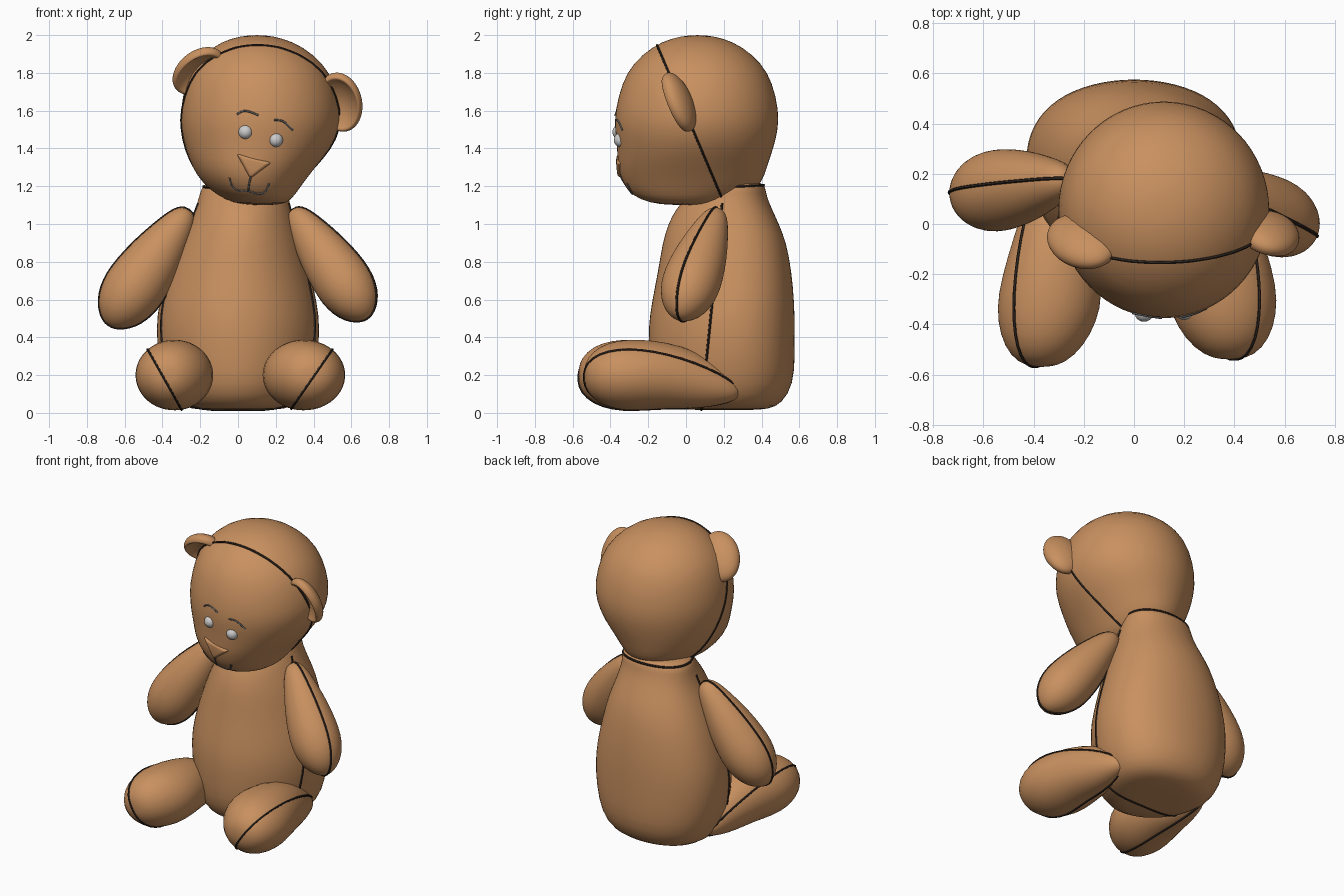
import bpy, bmesh, math
from mathutils import Vector, Matrix
from mathutils.bvhtree import BVHTree

if "Cube" in bpy.data.objects:
    bpy.data.objects.remove(bpy.data.objects["Cube"])


def material(name, rgb):
    m = bpy.data.materials.new(name)
    m.diffuse_color = (*rgb, 1)
    m.use_nodes = True
    m.node_tree.nodes["Principled BSDF"].inputs["Base Color"].default_value = m.diffuse_color
    return m


PLUSH = material("plush", (0.58, 0.28, 0.115))
THREAD = material("dark_thread", (0.03, 0.02, 0.015))
GREY = material("grey_stitch", (0.12, 0.12, 0.12))


def add(name, bm, mat=None, subdiv=0):
    bmesh.ops.recalc_face_normals(bm, faces=bm.faces)
    for f in bm.faces:
        f.smooth = True
    me = bpy.data.meshes.new(name)
    bm.to_mesh(me)
    bm.free()
    ob = bpy.data.objects.new(name, me)
    bpy.context.collection.objects.link(ob)
    if mat:
        me.materials.append(mat)
    if subdiv:
        mod = ob.modifiers.new("soft", 'SUBSURF')
        mod.levels = mod.render_levels = subdiv
    return ob


def loft(name, rings, mat4=Matrix(), n=32, shift=0):
    """Skin of rings (height, cx, cy, rx, ry) along local z; shift moves the widest line back."""
    bm = bmesh.new()
    prev = first = None
    for h, cx, cy, rx, ry in rings:
        row = []
        for i in range(n):
            c, s = math.cos(2 * math.pi * i / n), math.sin(2 * math.pi * i / n)
            y = cy + ry * s + shift * ry * (1 - s * s)
            row.append(bm.verts.new(mat4 @ Vector((cx + rx * c, y, h))))
        if prev:
            for i in range(n):
                j = (i + 1) % n
                bm.faces.new((prev[i], prev[j], row[j], row[i]))
        else:
            first = row
        prev = row
    bm.faces.new(first)
    bm.faces.new(prev)
    return add(name, bm, PLUSH, 1)


def seam(name, ob, point, normal, keep=lambda p: True):
    """Dark stitched line where a plane cuts the part."""
    bm = bmesh.new()
    bm.from_object(ob, bpy.context.evaluated_depsgraph_get())
    cut = bmesh.ops.bisect_plane(bm, geom=bm.verts[:] + bm.edges[:] + bm.faces[:],
                                 plane_co=point, plane_no=normal)["geom_cut"]
    edges = {e for e in cut if isinstance(e, bmesh.types.BMEdge) and all(keep(v.co) for v in e.verts)}
    bmesh.ops.delete(bm, geom=[e for e in bm.edges if e not in edges], context='EDGES')
    line = add(name, bm)
    bpy.ops.object.select_all(action='DESELECT')
    line.select_set(True)
    bpy.context.view_layer.objects.active = line
    bpy.ops.object.convert(target='CURVE')
    line = bpy.context.object
    line.data.bevel_depth = 0.007
    line.data.bevel_resolution = 1
    line.data.materials.clear()
    line.data.materials.append(THREAD)


# Body
body = loft("body", [
    (0.015, 0, .2, .15, .15), (.02, 0, .2, .25, .24), (.05, 0, .19, .33, .32),
    (.15, 0, .19, .39, .38), (.3, 0, .19, .425, .388), (.45, 0, .187, .436, .39),
    (.58, 0, .195, .422, .38), (.75, .003, .205, .378, .355), (.9, .015, .203, .33, .33),
    (1.0, .022, .198, .285, .295), (1.08, .028, .2, .255, .255), (1.14, .03, .215, .238, .215),
    (1.19, .035, .225, .23, .195), (1.23, .05, .23, .215, .18)], shift=.17)

# Head
head = loft("head", [
    (1.1, .13, .02, .06, .1), (1.11, .12, .01, .14, .2), (1.15, .095, .02, .205, .31),
    (1.22, .078, .035, .27, .372), (1.3, .083, .032, .328, .397), (1.4, .106, .05, .387, .415),
    (1.5, .118, .055, .42, .435), (1.6, .12, .058, .428, .436), (1.75, .116, .06, .397, .4),
    (1.85, .11, .06, .343, .343), (1.94, .105, .06, .24, .24), (1.985, .1, .06, .135, .135),
    (2.0, .1, .06, .04, .04)])


# Arms: a teardrop profile along the line from shoulder to paw
def arm(name, start, end, width):
    start, end = Vector(start), Vector(end)
    d = end - start
    prof = [(0, .15), (.03, .32), (.09, .48), (.22, .66), (.4, .87), (.58, .98), (.7, 1),
            (.81, .91), (.9, .72), (.96, .47), (.99, .25), (1, .1)]
    frame = Matrix.Translation(start) @ d.to_track_quat('Z', 'Y').to_matrix().to_4x4()
    return loft(name, [(t * d.length, 0, 0, r * width, r * width) for t, r in prof], frame), d


for side, start, end, w, hint in (("left", (.29, .17, 1.075), (.69, -.04, .505), .157, (.35, 1, 0)),
                                  ("right", (-.26, .18, 1.075), (-.685, .11, .465), .165, (.1, 1, 0))):
    ob, d = arm(side + "_arm", start, end, w)
    seam(side + "_arm_seam", ob, start, d.cross(Vector(hint)).cross(d).normalized())

# Legs: rings stacked along y
TO_Y = Matrix(((1, 0, 0, 0), (0, 0, 1, 0), (0, 1, 0, 0), (0, 0, 0, 1)))
leg_rings = [(-.54, .38, .2, .03, .03), (-.525, .38, .2, .1, .09), (-.46, .372, .2, .168, .155),
             (-.36, .358, .2, .212, .185), (-.25, .346, .2, .224, .191), (-.1, .335, .2, .193, .176),
             (.05, .33, .175, .148, .155), (.18, .33, .145, .1, .105), (.26, .33, .12, .055, .055),
             (.285, .33, .115, .02, .02)]
for side, s, dy, k, nrm in (("left", 1, 0, 1, (-.82, 0, .57)), ("right", -1, -.03, .94, (.87, 0, .49))):
    ob = loft(side + "_leg", [(y + dy, s * (cx - (.012 if s < 0 else 0)), cz, rx * k, rz)
                              for y, cx, cz, rx, rz in leg_rings], TO_Y)
    seam(side + "_leg_seam", ob, (s * .385, 0, .17), nrm)


# Ears: flattened spheres with a dished front
def ear(name, center, up, out):
    up = Vector(up).normalized()
    out = Vector(out)
    out = (out - up * out.dot(up)).normalized()
    front = up.cross(out)
    if front.y > 0:
        front = -front
    bm = bmesh.new()
    bmesh.ops.create_uvsphere(bm, u_segments=40, v_segments=24, radius=1)
    for v in bm.verts:
        x, y, z = v.co
        depth = .07 * z
        if z > 0:
            depth -= .09 * max(0, 1 - (x * x + y * y) * 1.3) ** .8
        v.co = Vector(center) + up * .168 * x + out * .122 * y + front * depth
    return add(name, bm, PLUSH, 1)


ear("left_ear", (.54, -.04, 1.645), (-.04, -.11, .28), (.16, -.06, .02))
ear("right_ear", (-.208, -.07, 1.81), (.22, -.17, .24), (-.13, -.1, .08))

# Seams of body, head and neck
seam("body_seam", body, (0, .12, .4), (0, .995, -.1), lambda p: p.z < 1.12)
seam("head_seam", head, (.1, -.155, 1.95), (0, .92, .39), lambda p: p.z > 1.13)
seam("neck_seam", body, (0, 0, 1.185), (0, -.05, 1), lambda p: p.y > .1)

# Face, laid on the surface of the head
tree = BVHTree.FromObject(head, bpy.context.evaluated_depsgraph_get())


def on_face(x, z, lift=0):
    p = tree.ray_cast(Vector((x, -2, z)), Vector((0, 1, 0)))[0]
    return Vector((p.x, p.y - lift, p.z))


for side, x, z in (("right", .04, 1.487), ("left", .2, 1.445)):
    bm = bmesh.new()
    bmesh.ops.create_uvsphere(bm, u_segments=24, v_segments=16, radius=.038,
                              matrix=Matrix.Translation(on_face(x, z, -.014)))
    add(side + "_eye", bm)

bm = bmesh.new()
corners = [(-.008, 1.372), (.178, 1.325), (.065, 1.24)]
front = [bm.verts.new(on_face(x, z, .025)) for x, z in corners]
back = [bm.verts.new(on_face(x, z, -.04)) for x, z in corners]
bm.faces.new(front)
bm.faces.new(back[::-1])
for i in range(3):
    bm.faces.new((front[i], front[i - 1], back[i - 1], back[i]))
nose = add("nose", bm, PLUSH)
bev = nose.modifiers.new("round", 'BEVEL')
bev.width, bev.segments = .018, 4

stitches = {
    "right_brow": [(-.005, 1.58), (.02, 1.6), (.06, 1.597), (.11, 1.575)],
    "left_brow": [(.19, 1.55), (.225, 1.552), (.26, 1.53), (.29, 1.495)],
    "lip_line": [(.07, 1.255), (.058, 1.22), (.055, 1.175)],
    "mouth": [(-.045, 1.245), (-.035, 1.2), (0, 1.175), (.055, 1.178), (.11, 1.155), (.15, 1.17), (.165, 1.215)],
}
for name, pts in stitches.items():
    cu = bpy.data.curves.new(name, 'CURVE')
    cu.dimensions = '3D'
    cu.bevel_depth = .005
    cu.materials.append(GREY)
    sp = cu.splines.new('NURBS')
    sp.points.add(len(pts) - 1)
    for p, (x, z) in zip(sp.points, pts):
        p.co = (*on_face(x, z, .002), 1)
    sp.use_endpoint_u = True
    sp.order_u = 3
    bpy.context.collection.objects.link(bpy.data.objects.new(name, cu))
